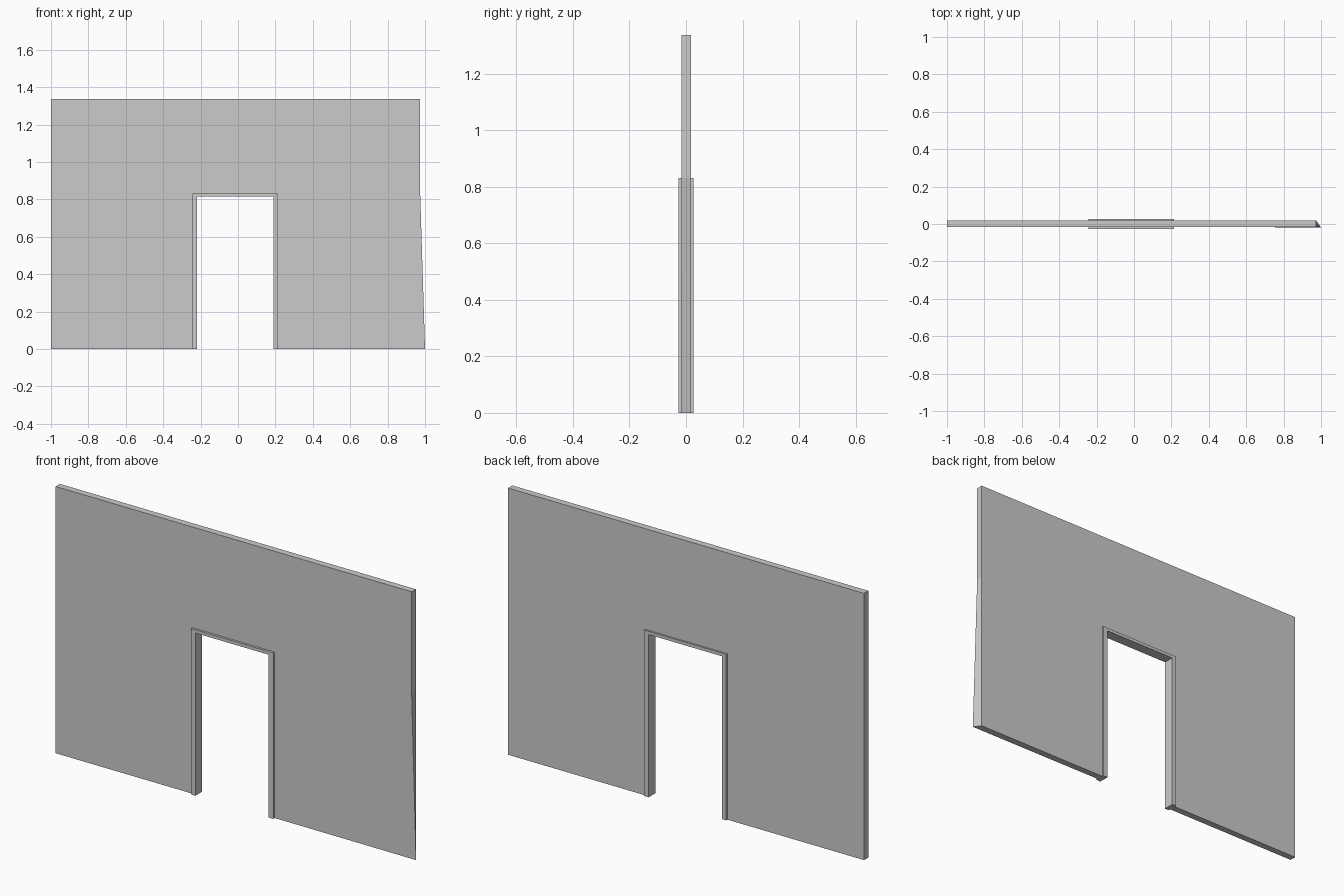
import bpy, bmesh
from mathutils import Vector

if "Cube" in bpy.data.objects:
    bpy.data.objects.remove(bpy.data.objects["Cube"])


def slab(name, faces, y0, y1, tweak=None):
    """Extrude flat faces, given as (x, z) outlines, from y0 back to y1."""
    bm = bmesh.new()
    for outline in faces:
        bm.faces.new([bm.verts.new((x, y0, z)) for x, z in outline])
    bmesh.ops.remove_doubles(bm, verts=bm.verts, dist=1e-5)
    front = list(bm.verts)
    # Keep the front faces and extrude a copy to close the solid
    res = bmesh.ops.extrude_face_region(bm, geom=list(bm.faces), use_keep_orig=True)
    moved = [g for g in res["geom"] if isinstance(g, bmesh.types.BMVert)]
    bmesh.ops.translate(bm, verts=moved, vec=(0, y1 - y0, 0))
    if tweak:
        tweak(front)
    bmesh.ops.recalc_face_normals(bm, faces=bm.faces)
    me = bpy.data.meshes.new(name)
    bm.to_mesh(me)
    bm.free()
    ob = bpy.data.objects.new(name, me)
    bpy.context.collection.objects.link(ob)
    return ob


# Wall panel: grid of cells around the doorway
L, R, H = -0.242, 0.215, 0.832
xs = [-1.0, L, R, 0.974]
zs = [0.0, H, 1.337]
cells = [[(xs[i], zs[j]), (xs[i + 1], zs[j]), (xs[i + 1], zs[j + 1]), (xs[i], zs[j + 1])]
         for i in range(3) for j in range(2) if (i, j) != (1, 0)]


# The lower right front corner flares outward
def flare(verts):
    corner = max(verts, key=lambda v: v.co.x - v.co.z)
    corner.co = Vector((1.0, -0.018, 0.0))


slab("wall", cells, -0.016, 0.018, flare)

# Door frame: U-shaped casing that stands proud on both sides
l, r, h = -0.218, 0.189, 0.816
casing = [[(L, 0), (l, 0), (l, h), (L, H)],
          [(L, H), (l, h), (r, h), (R, H)],
          [(r, 0), (R, 0), (R, H), (r, h)]]
slab("door_frame", casing, -0.027, 0.027)
